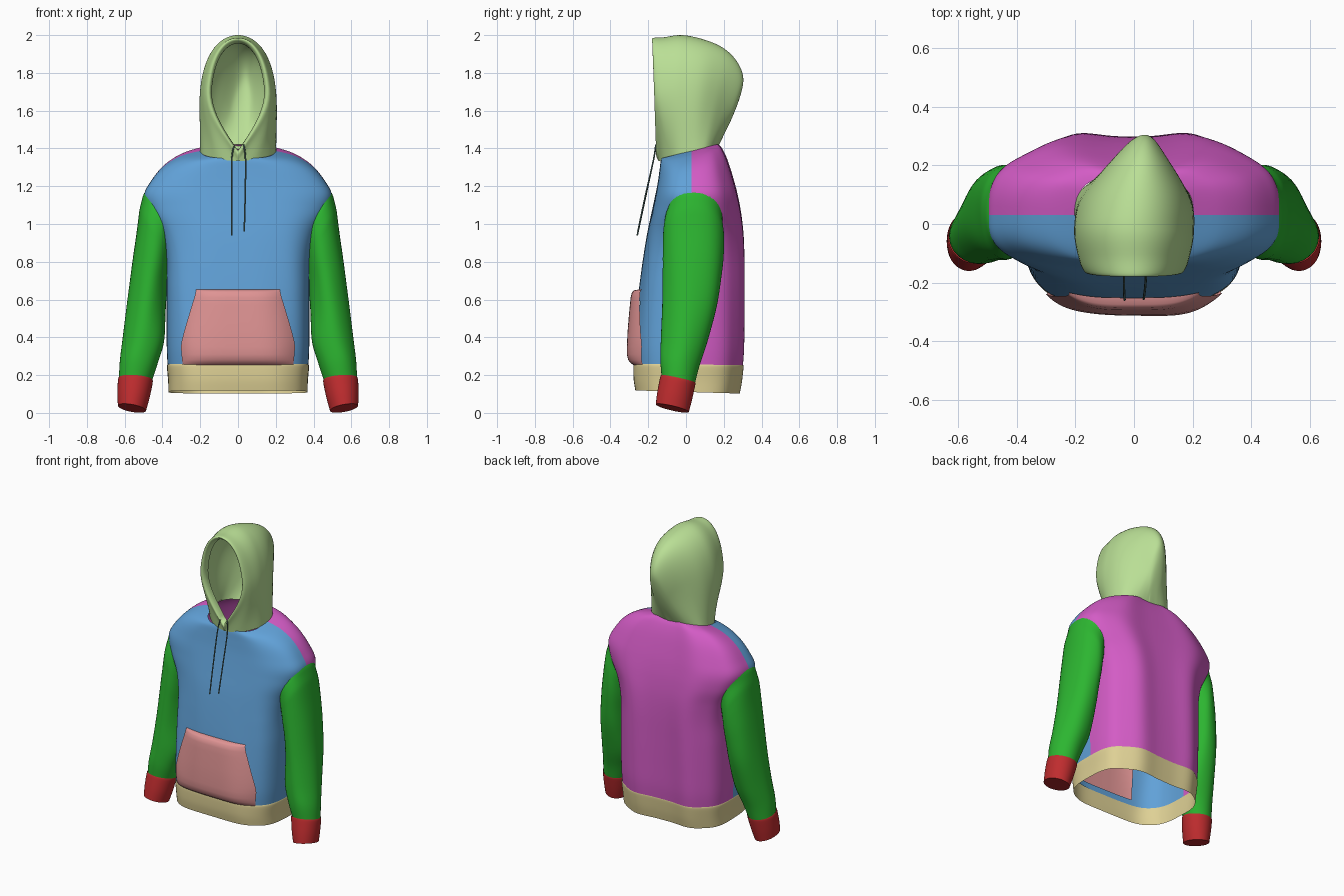
import bpy, bmesh, math
from mathutils import Vector
from mathutils.bvhtree import BVHTree

if "Cube" in bpy.data.objects:
    bpy.data.objects.remove(bpy.data.objects["Cube"])

CY = 0.03  # side seam depth


def material(name, r, g, b):
    m = bpy.data.materials.new(name)
    m.diffuse_color = [(v / 255) ** 2.2 for v in (r, g, b)] + [1]
    m.use_nodes = True
    m.node_tree.nodes["Principled BSDF"].inputs["Base Color"].default_value = m.diffuse_color
    return m


BLUE = material("front_blue", 97, 160, 215)
PINK = material("back_magenta", 210, 92, 196)
GREEN = material("sleeve_green", 48, 180, 52)
RED = material("cuff_red", 190, 48, 50)
TAN = material("hem_tan", 222, 208, 148)
ROSE = material("pocket_rose", 222, 146, 146)
LIME = material("hood_lime", 184, 222, 148)
CORD = material("cord_grey_green", 84, 112, 108)


def spline(keys, sub):
    """Catmull-Rom interpolation of parameter tuples."""
    out = []
    for i in range(len(keys) - 1):
        p0, p1 = keys[max(i - 1, 0)], keys[i]
        p2, p3 = keys[i + 1], keys[min(i + 2, len(keys) - 1)]
        for k in range(sub):
            t = k / sub
            out.append(tuple(
                0.5 * (2 * b + (c - a) * t + (2 * a - 5 * b + 4 * c - d) * t * t
                       + (3 * b - a - 3 * c + d) * t ** 3)
                for a, b, c, d in zip(p0, p1, p2, p3)))
    return out + [tuple(keys[-1])]


def grid_faces(rows, closed):
    n = len(rows[0])
    return [(r * n + c, r * n + (c + 1) % n, (r + 1) * n + (c + 1) % n, (r + 1) * n + c)
            for r in range(len(rows) - 1) for c in range(n if closed else n - 1)]


def loft(name, rows, mat, closed=False, ref=None, skip=None, cap=False):
    """Skin rows of points, facing away from ref."""
    pts = [p for r in rows for p in r]
    faces = grid_faces(rows, closed)
    if cap:
        faces.append(tuple(range(len(pts) - len(rows[-1]), len(pts))))
    me = bpy.data.meshes.new(name)
    me.from_pydata([tuple(p) for p in pts], [], faces)
    bm = bmesh.new()
    bm.from_mesh(me)
    if skip:
        bmesh.ops.delete(bm, geom=[f for f in bm.faces if skip(f.calc_center_median())],
                         context='FACES')
    bmesh.ops.remove_doubles(bm, verts=bm.verts, dist=0.0004)
    bmesh.ops.recalc_face_normals(bm, faces=bm.faces)
    ref = ref or sum(pts, Vector()) / len(pts)
    if sum(f.normal.dot(f.calc_center_median() - ref) * f.calc_area() for f in bm.faces) < 0:
        bmesh.ops.reverse_faces(bm, faces=bm.faces)
    bm.to_mesh(me)
    bm.free()
    me.shade_smooth()
    if cap:
        me.set_sharp_from_angle(angle=math.radians(50))
    me.materials.append(mat)
    ob = bpy.data.objects.new(name, me)
    bpy.context.collection.objects.link(ob)
    return ob


def body_ring(key, a0, a1, n, closed=False):
    """Rounded torso section: z, half width, front y, back y, tilt."""
    z, w, yf, yb, tilt = key
    boxy = 2.9 + 0.6 * min(1, max(0, (1.1 - z) / 0.3))  # squarer below the chest
    row = []
    for i in range(n):
        a = a0 + (a1 - a0) * i / (n if closed else n - 1)
        c, s = math.cos(a), math.sin(a)
        e = 2 / (boxy if s < 0 else 2.9)
        x = math.copysign(abs(c) ** e, c) * w
        d = abs(s) ** e * ((CY - yf) if s < 0 else (yb - CY))
        if s > 0:  # soft vertical folds down the back
            d *= 1 - 0.09 * s * s * (0.5 + 0.5 * math.cos(7 * (a - math.pi / 2) + 0.8 * (z - 0.8)))
        else:
            d *= 1 + 0.01 * s * math.sin(7 * a + 5 * z)
        y = CY + math.copysign(d, s)
        row.append(Vector((x, y, z + tilt * (y - CY))))
    return row


# Torso: front and back panels
torso = spline([
    (0.24, .372, -.272, .311, 0), (0.34, .377, -.274, .319, 0), (0.48, .378, -.264, .322, 0),
    (0.65, .378, -.247, .324, 0), (0.82, .38, -.225, .324, 0), (0.95, .41, -.205, .318, 0),
    (1.06, .47, -.183, .304, 0), (1.15, .497, -.165, .285, .01), (1.225, .462, -.152, .262, .05),
    (1.305, .394, -.142, .231, .13), (1.36, .303, -.136, .202, .2), (1.388, .195, -.13, .177, .25)], 6)
front = [body_ring(k, math.pi, 2 * math.pi, 57) for k in torso]
back = [body_ring(k, 0, math.pi, 57) for k in torso]
core = Vector((0, CY, 0.7))
loft("front_panel", front, BLUE, ref=core,
     skip=lambda c: abs(c.x) < 0.2 and c.y < 0 and 0.29 < c.z < 0.6)  # hidden behind the pocket
loft("back_panel", back, PINK, ref=core)

whole = [f + b[1:-1] for f, b in zip(front, back)]
skin = BVHTree.FromPolygons([p for r in whole for p in r], grid_faces(whole, True))

# Hem band
hem = spline([(.256, .374, -.276, .315, -.01), (.24, .376, -.279, .315, -.01),
              (.17, .37, -.278, .306, -.02), (.11, .368, -.27, .294, -.03)], 4)
loft("hem_band", [body_ring(k, 0, 2 * math.pi, 112, True) for k in hem], TAN, True)

# Kangaroo pocket, offset from the front panel
pocket = []
for z, hw, off in [(.653, .222, 0), (.649, .222, .022), (.64, .224, .033), (.61, .231, .037),
                   (.57, .244, .037), (.52, .259, .037), (.47, .274, .037), (.42, .288, .037),
                   (.38, .298, .036), (.35, .302, .036), (.31, .299, .036), (.28, .296, .03),
                   (.262, .294, .016), (.252, .292, 0)]:
    row = []
    for i in range(41):
        u = i / 20 - 1
        hit = skin.ray_cast(Vector((u * hw, -1, z)), Vector((0, 1, 0)))[0]
        row.append(hit + Vector((0, -off * (1 - 0.75 * u ** 4) - 0.002, 0)))
    pocket.append(row)
loft("front_pocket", pocket, ROSE, ref=core)


def arm_ring(key, fold=0.0, n=40):
    """Sleeve section: outer x z, inner x z, front y, back y, tilt."""
    xo, zo, xi, zi, yf, yb, tilt = key
    row = []
    for i in range(n):
        a = 2 * math.pi * i / n
        r = 1 + fold * math.sin(5 * a + 5 * zo)
        c, s = math.cos(a) * r, math.sin(a) * r
        row.append(Vector(((xo + xi) / 2 + (xo - xi) / 2 * c, (yf + yb) / 2 + (yb - yf) / 2 * s,
                           (zo + zi) / 2 + (zo - zi) / 2 * c - tilt * s)))
    return row


# Sleeves: top ring sits on the torso surface
SUB = 6
sleeve_keys = spline([
    (.506, 1.17, .34, .90, -.12, .195, 0), (.523, 1.07, .355, .82, -.122, .20, 0),
    (.539, .95, .365, .75, -.123, .20, 0), (.56, .80, .375, .67, -.122, .19, 0),
    (.585, .60, .383, .54, -.124, .166, 0), (.609, .40, .39, .38, -.132, .115, .01),
    (.625, .27, .425, .26, -.136, .07, .02), (.63, .185, .455, .172, -.13, .048, .02)], SUB)
last = len(sleeve_keys) - 1
sleeve = [arm_ring(k, 0.013 * min(1, j / 8, (last - j) / 8)) for j, k in enumerate(sleeve_keys)]
for j in range(SUB):
    t = (1 - j / SUB) ** 2
    sleeve[j] = [p.lerp(skin.find_nearest(p)[0], t) for p in sleeve[j]]
cuff = [arm_ring(k) for k in spline([
    (.632, .187, .452, .174, -.133, .05, .02), (.636, .17, .452, .157, -.138, .048, .02),
    (.638, .10, .468, .08, -.152, .032, .02), (.636, .038, .487, .012, -.16, .015, .02)], 4)]
for side, sx in (("right", 1), ("left", -1)):
    for part, rows, mat in (("sleeve", sleeve, GREEN), ("cuff", cuff, RED)):
        loft(f"{side}_{part}", [[Vector((p.x * sx, p.y, p.z)) for p in r] for r in rows],
             mat, True, cap=part == "cuff")

# Hood: hoops fanning from the opening to the nape
# apex y z, base x y z, half width, roundness
hoops = spline([
    (-.125, 1.955, 0, -.115, 1.39, .148, 4), (-.155, 1.96, 0, -.14, 1.385, .148, 4),
    (-.176, 1.972, 0, -.158, 1.37, .16, 4), (-.174, 1.985, 0, -.145, 1.335, .18, 4),
    (-.12, 1.988, .10, -.118, 1.343, .197, 4), (-.02, 2.0, .18, -.05, 1.365, .21, 4),
    (.10, 1.975, .202, .03, 1.38, .20, 3.6), (.20, 1.93, .195, .09, 1.393, .16, 3),
    (.27, 1.86, .17, .125, 1.40, .115, 2.6), (.303, 1.775, .13, .148, 1.403, .08, 2.3),
    (.288, 1.68, .09, .16, 1.405, .06, 2.2), (.243, 1.56, .05, .165, 1.406, .042, 2.1),
    (.19, 1.45, .02, .166, 1.405, .018, 2), (.166, 1.40, .003, .165, 1.396, .003, 2)], 5)
hood = []
for ya, za, xb, yb, zb, w, n in hoops:
    half = []
    lean = 0.035 * max(0, ya) / 0.3  # the peak leans a little sideways
    for i in range(29):
        u = 1 - (1 - i / 28) ** 2
        ramp = math.sin(min(u / 0.6, 1) * math.pi / 2)
        x = (xb + (w - xb) * ramp) * math.sqrt(max(0, 1 - u ** n))
        half.append((max(x, 0), lean * u, yb + (ya - yb) * u, zb + (za - zb) * u))
    hood.append([Vector((s + x, y, z)) for x, s, y, z in half]
                + [Vector((s - x, y, z)) for x, s, y, z in half[-2::-1]])
loft("hood", hood, LIME)

# Drawstrings
for side, path in (("left", [(-.022, -.16, 1.41), (-.033, -.172, 1.34), (-.034, -.215, 1.14), (-.032, -.258, .94)]),
                   ("right", [(.03, -.16, 1.42), (.04, -.172, 1.34), (.038, -.215, 1.15), (.033, -.255, .96)])):
    rows = [[Vector(c) + Vector((math.cos(a), math.sin(a), 0)) * 0.004
             for a in (math.pi * k / 4 for k in range(8))] for c in spline(path, 5)]
    loft(f"{side}_drawstring", rows, CORD, True)
